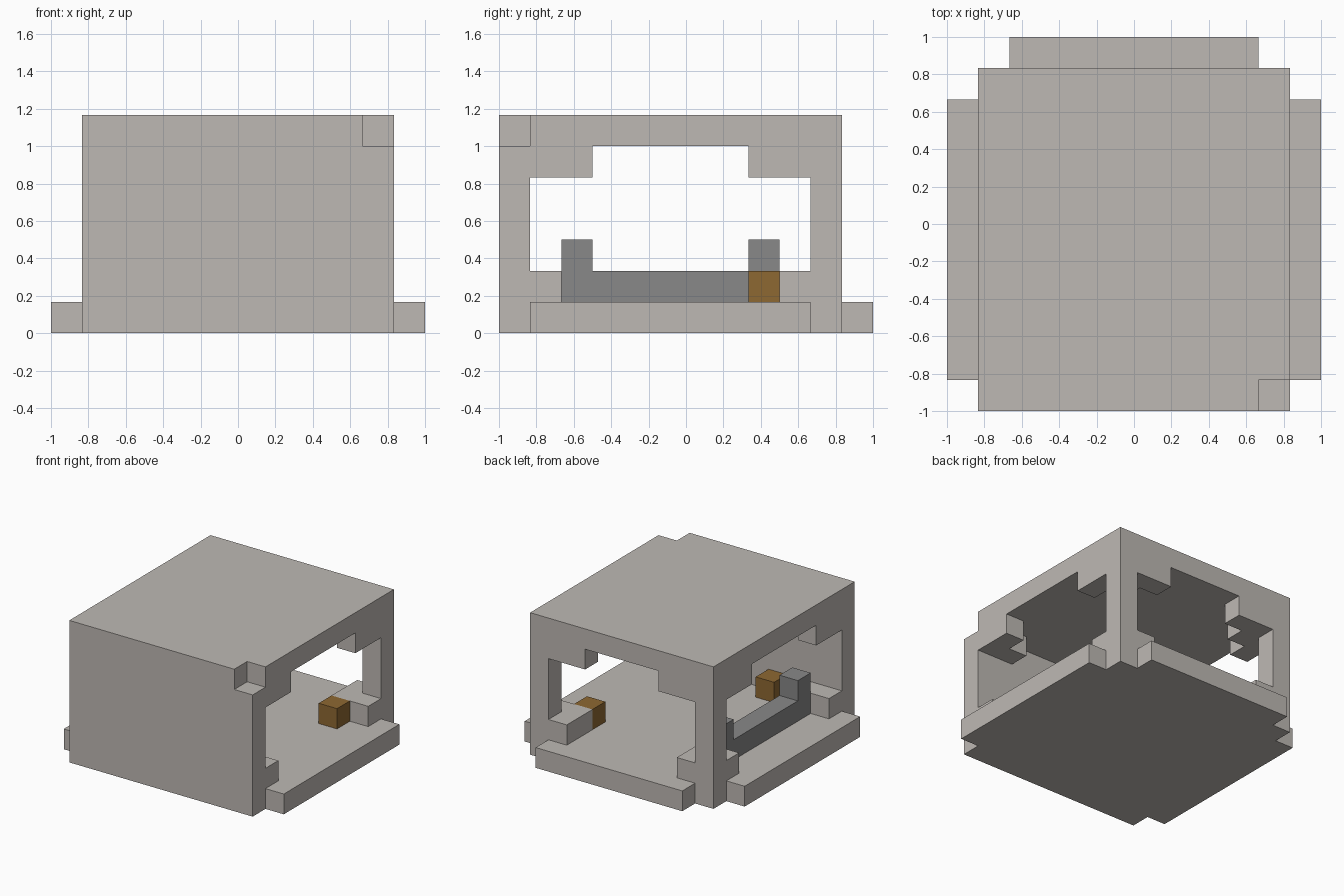
import bpy
import bmesh
from itertools import product
from mathutils import Vector

UNIT = 1 / 6  # edge length of one building block

cube = bpy.data.objects.get("Cube")
if cube:
    bpy.data.objects.remove(cube, do_unlink=True)


def material(name, rgb):
    mat = bpy.data.materials.new(name)
    mat.use_nodes = True
    color = (*rgb, 1)
    mat.diffuse_color = color
    bsdf = next(n for n in mat.node_tree.nodes if n.type == "BSDF_PRINCIPLED")
    bsdf.inputs["Base Color"].default_value = color
    bsdf.inputs["Roughness"].default_value = 0.9
    return mat


def block(x, y, z):
    """Cells filled by a box given as (start, end) ranges."""
    return set(product(range(*x), range(*y), range(*z)))


def build(name, cells, mat):
    """Make one clean skin around a set of block cells."""
    bm = bmesh.new()
    verts = {}

    def vert(p):
        key = tuple(round(c) for c in p)
        if key not in verts:
            verts[key] = bm.verts.new(Vector(key) * UNIT)
        return verts[key]

    for cell in cells:
        base = Vector(cell)
        for axis, side in product(range(3), (0, 1)):
            step = Vector((0, 0, 0))
            step[axis] = 1
            near = base + step if side else base - step
            if tuple(int(c) for c in near) in cells:
                continue
            u, v = Vector((0, 0, 0)), Vector((0, 0, 0))
            u[(axis + 1) % 3] = 1
            v[(axis + 2) % 3] = 1
            o = base + step * side
            ring = [o, o + u, o + u + v, o + v]
            bm.faces.new([vert(p) for p in (ring if side else ring[::-1])])
    bmesh.ops.dissolve_limit(bm, angle_limit=0.01, verts=bm.verts, edges=bm.edges)
    bmesh.ops.triangulate(bm, faces=[f for f in bm.faces if len(f.verts) > 4])
    mesh = bpy.data.meshes.new(name)
    bm.to_mesh(mesh)
    bm.free()
    mesh.materials.append(mat)
    obj = bpy.data.objects.new(name, mesh)
    bpy.context.collection.objects.link(obj)


stone = material("pale stone", (0.515, 0.485, 0.456))
grey = material("mid grey", (0.246, 0.246, 0.246))
brown = material("wood brown", (0.27, 0.138, 0.032))

# Hollow shell: walls, floor and roof
shell = block((-5, 5), (-6, 5), (0, 7)) - block((-4, 4), (-5, 4), (1, 6))

# Side openings, then the back opening, each with a raised middle
shell -= block((-5, 5), (-5, 4), (1, 5)) | block((-5, 5), (-3, 2), (5, 6))
shell -= block((-4, 4), (4, 5), (1, 5)) | block((-2, 2), (4, 5), (5, 6))

# Stepped corner brackets at the floor and under the roof
for z in (1, 5):
    layer = (z, z + 1)
    for x in (-4, 3):
        shell |= block((x, x + 1), (-5, -4), layer)
        shell |= block((x, x + 1), (3, 5), layer)
    for x in (-5, 4):
        shell |= block((x, x + 1), (-5, -4), layer)
        shell |= block((x, x + 1), (3, 4), layer)

# Ledges outside the openings
shell |= block((-6, 6), (-5, 4), (0, 1)) | block((-4, 4), (5, 6), (0, 1))

# Missing block at the top front corner
shell -= block((4, 5), (-6, -5), (6, 7))
build("stone_shell", shell, stone)

# Bench with raised ends along one side
bench = block((-4, -3), (-4, 3), (1, 2))
for y in (-4, 2):
    bench |= block((-4, -3), (y, y + 1), (2, 3))
build("grey_bench", bench, grey)

# Loose wooden blocks
build("back_wood_block", block((3, 4), (2, 3), (1, 2)), brown)
build("front_wood_block", block((-2, -1), (-5, -4), (1, 2)), brown)
